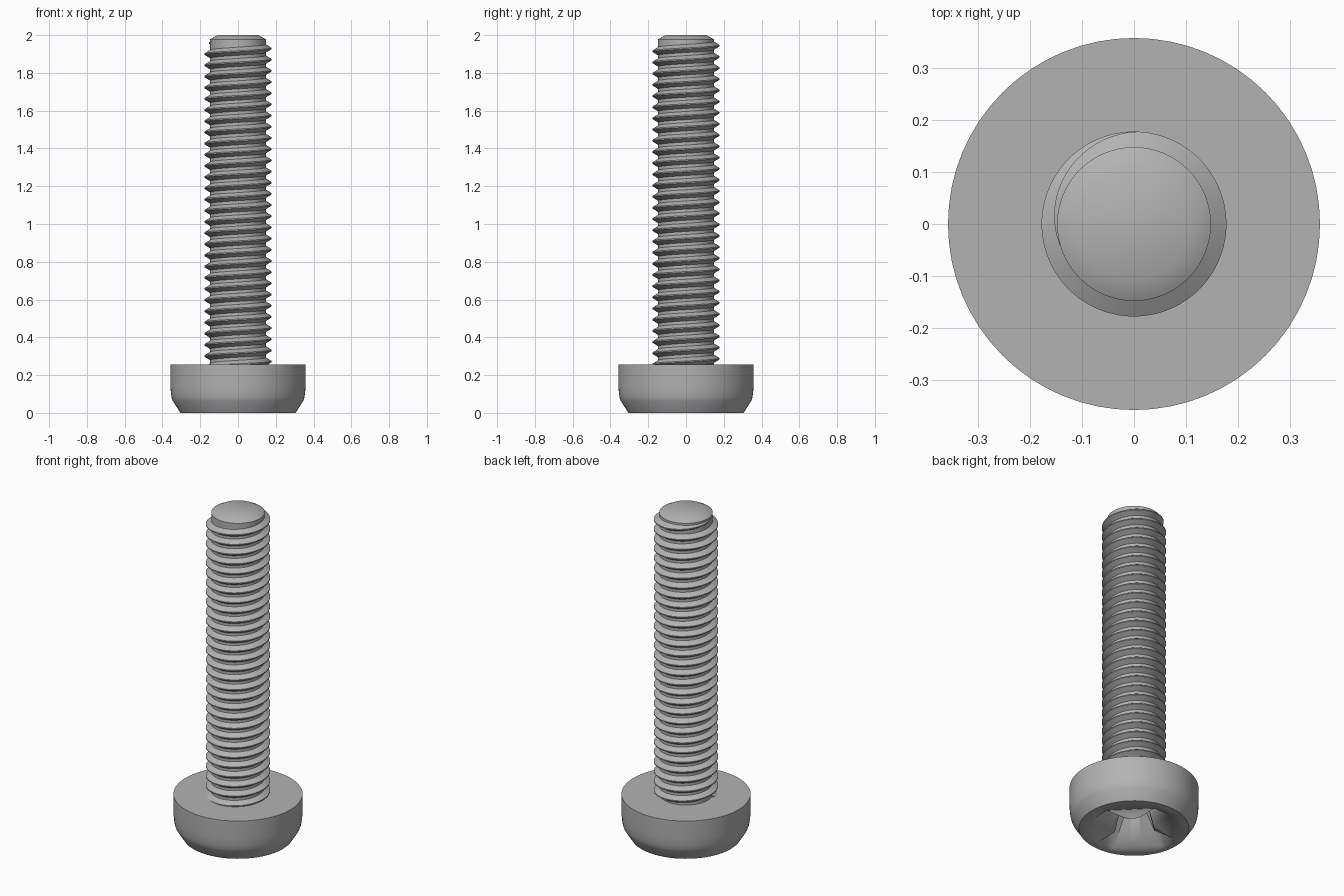
import bpy, bmesh, math

cube = bpy.data.objects.get("Cube")
if cube:
    bpy.data.objects.remove(cube, do_unlink=True)

SEGMENTS = 64
CORE_R, CREST_R = 0.148, 0.178
PITCH = 0.0592
HEAD_TOP = 0.255

steel = bpy.data.materials.new("grey steel")
steel.use_nodes = True
GREY = (0.45, 0.45, 0.45, 1)
steel.diffuse_color = GREY
steel.node_tree.nodes["Principled BSDF"].inputs["Base Color"].default_value = GREY


def finish(bm, name, angle=30):
    """Turn a bmesh into a shaded, coloured object."""
    bmesh.ops.recalc_face_normals(bm, faces=bm.faces)
    mesh = bpy.data.meshes.new(name)
    bm.to_mesh(mesh)
    bm.free()
    mesh.materials.append(steel)
    obj = bpy.data.objects.new(name, mesh)
    bpy.context.collection.objects.link(obj)
    bpy.ops.object.select_all(action='DESELECT')
    obj.select_set(True)
    bpy.context.view_layer.objects.active = obj
    bpy.ops.object.shade_smooth_by_angle(angle=math.radians(angle))
    return obj


def loft(bm, rings):
    """Skin a list of point rings into a closed solid with end caps."""
    loops = [[bm.verts.new(p) for p in ring] for ring in rings]
    for a, b in zip(loops, loops[1:]):
        for i in range(len(a)):
            j = (i + 1) % len(a)
            bm.faces.new((a[i], a[j], b[j], b[i]))
    bm.faces.new(loops[0])
    bm.faces.new(loops[-1])


def lathe(name, profile):
    """Revolve (radius, height) points around the z axis."""
    turn = [math.tau * i / SEGMENTS for i in range(SEGMENTS)]
    bm = bmesh.new()
    loft(bm, [[(r * math.cos(t), r * math.sin(t), z) for t in turn] for r, z in profile])
    return finish(bm, name)


# Pan head, resting on its driving face
head = lathe("head", [(0.305, 0), (0.345, 0.063), (0.351, 0.08), (0.355, 0.105),
                      (0.358, 0.14), (0.358, HEAD_TOP)])

# Shank core with chamfered tip
lathe("shank_core", [(CORE_R, HEAD_TOP - 0.02), (CORE_R, 1.978), (0.108, 2.0)])


# Helical thread ridge, fading into the core at the tip
def thread():
    end_angle = math.radians(205)
    end_z = 1.963
    turns = (end_z - HEAD_TOP + 0.01) / PITCH
    steps = int(turns * SEGMENTS)
    fade_steps = SEGMENTS * 0.32
    rings = []
    for i in range(steps + 1):
        back = steps - i
        t = end_angle - math.tau * back / SEGMENTS
        z = end_z - PITCH * back / SEGMENTS
        fade = min(1, back / fade_steps)
        crest = CORE_R - 0.002 + (CREST_R - CORE_R + 0.002) * fade
        half = 0.003 + 0.019 * fade
        section = [(CORE_R - 0.004, -half - 0.002), (crest, -0.003),
                   (crest, 0.003), (CORE_R - 0.004, half + 0.002)]
        rings.append([(r * math.cos(t), r * math.sin(t), z + dz) for r, dz in section])
    bm = bmesh.new()
    loft(bm, rings)
    finish(bm, "thread")


thread()


# Tapered cross recess cut into the driving face
def cross(reach, width, corner, z):
    arm = [(reach, -width), (reach, width), (corner, width), (width, corner)]
    ring = []
    for q in range(4):
        c, s = round(math.cos(q * math.pi / 2)), round(math.sin(q * math.pi / 2))
        ring += [(x * c - y * s, x * s + y * c, z) for x, y in arm]
    return ring


bm = bmesh.new()
loft(bm, [cross(0.255, 0.056, 0.105, -0.02), cross(0.11, 0.036, 0.06, 0.18)])
cutter = finish(bm, "recess_cutter")
cutter.hide_render = True
cutter.hide_set(True)

cut = head.modifiers.new("cross_recess", 'BOOLEAN')
cut.operation = 'DIFFERENCE'
cut.solver = 'EXACT'
cut.object = cutter
bpy.context.view_layer.objects.active = head
bpy.ops.object.modifier_apply(modifier=cut.name)
bpy.data.objects.remove(cutter, do_unlink=True)
